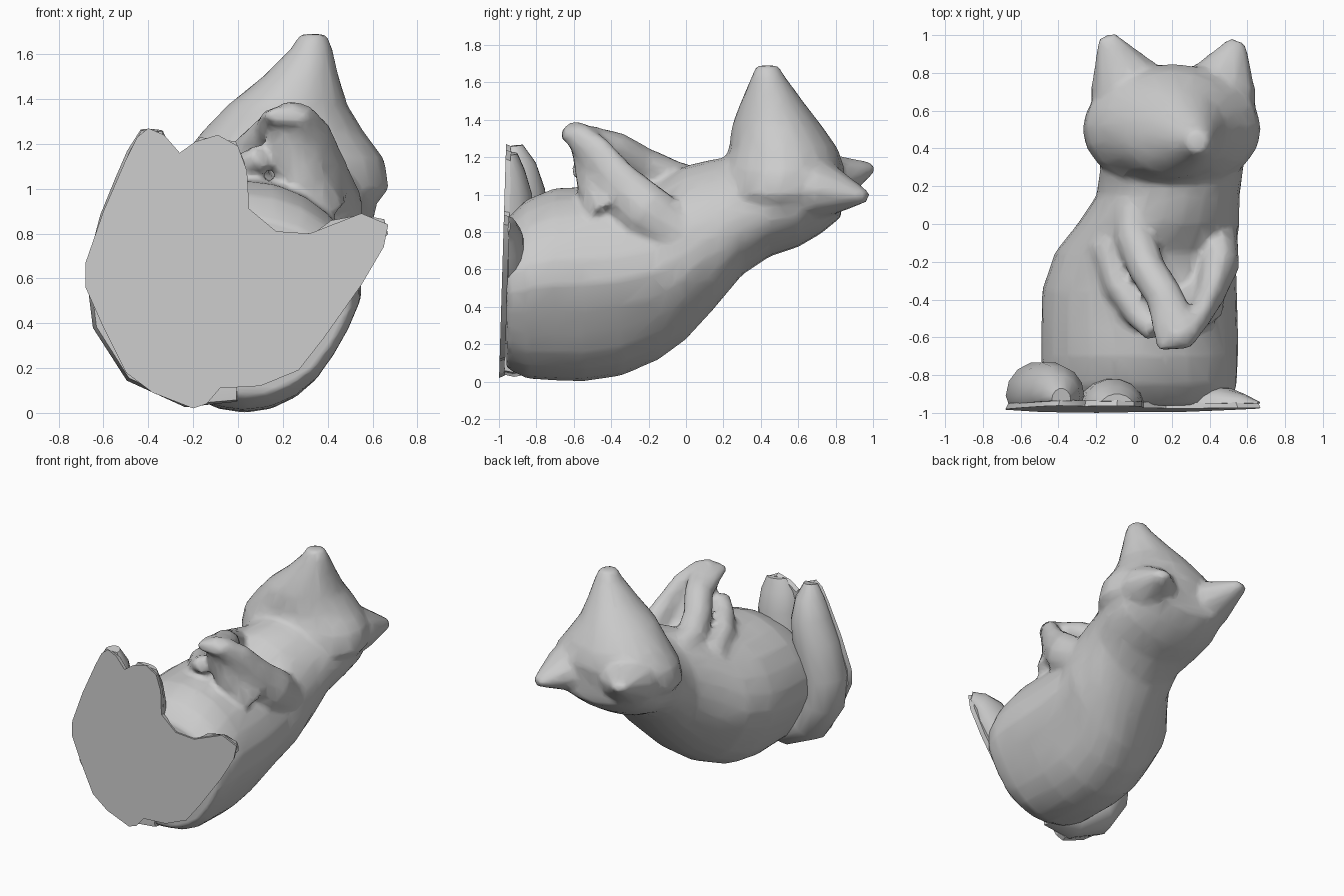
import bpy, bmesh, math
from mathutils import Vector

if "Cube" in bpy.data.objects:
    bpy.data.objects.remove(bpy.data.objects["Cube"])

grey = bpy.data.materials.new("plain_grey")
grey.use_nodes = True
grey.diffuse_color = (0.6, 0.6, 0.6, 1)
grey.node_tree.nodes["Principled BSDF"].inputs["Base Color"].default_value = (0.6, 0.6, 0.6, 1)

X, Y, Z = Vector((1, 0, 0)), Vector((0, 1, 0)), Vector((0, 0, 1))


def finish(name, bm, angle=40):
    bmesh.ops.recalc_face_normals(bm, faces=bm.faces)
    mesh = bpy.data.meshes.new(name)
    bm.to_mesh(mesh)
    bm.free()
    obj = bpy.data.objects.new(name, mesh)
    bpy.context.collection.objects.link(obj)
    mesh.materials.append(grey)
    bpy.ops.object.select_all(action="DESELECT")
    obj.select_set(True)
    bpy.context.view_layer.objects.active = obj
    bpy.ops.object.shade_smooth_by_angle(angle=math.radians(angle))
    return obj


def loft(bm, rings, sides):
    """Bridge elliptical rings given as (centre, half axis, half axis)."""
    loops = []
    for c, u, v in rings:
        turns = [2 * math.pi * i / sides for i in range(sides)]
        loops.append([bm.verts.new(c + u * math.cos(t) + v * math.sin(t)) for t in turns])
    for a, b in zip(loops, loops[1:]):
        for i in range(sides):
            j = (i + 1) % sides
            bm.faces.new((a[i], a[j], b[j], b[i]))
    bm.faces.new(loops[0])
    bm.faces.new(loops[-1])


def tube(bm, rows, up, sides=10):
    """Rings square to a path; rows are (point, half width, half thickness)."""
    pts = [Vector(r[0]) for r in rows]
    rings = []
    for i, (p, w, h) in enumerate(rows):
        t = (pts[min(i + 1, len(pts) - 1)] - pts[max(i - 1, 0)]).normalized()
        side = t.cross(up).normalized()
        rings.append((pts[i], side * w, side.cross(t).normalized() * h))
    loft(bm, rings, sides)


# Torso and neck: y, centre x, centre z, half width, half depth
torso = [
    (-.96, .03, .47, .50, .40), (-.85, .03, .495, .53, .48), (-.7, .03, .52, .53, .515),
    (-.55, .03, .52, .53, .52), (-.35, .03, .54, .52, .51),
    (-.15, .06, .59, .48, .475), (0, .13, .69, .43, .465),
    (.15, .18, .79, .38, .40), (.3, .2, .89, .38, .32),
    (.45, .2, .93, .42, .26), (.6, .2, .95, .41, .23), (.72, .19, .99, .37, .20),
    (.83, .2, 1.01, .30, .13),
]
body = bmesh.new()
loft(body, [(Vector((cx, y, cz)), X * rx, Z * rz) for y, cx, cz, rx, rz in torso], 24)
# Narrow the underside of the back
for v in body.verts:
    if v.co.y < .05:
        depth = min(1, max(0, (.55 - v.co.z) * 4))
        v.co.x -= (v.co.x - .03) * .14 * depth

# Head tapering to the snout: z, centre x, centre y, half width, half height
head = [
    (.76, .22, .5, .18, .14), (.88, .2, .5, .37, .25), (1.0, .2, .5, .475, .33),
    (1.13, .2, .52, .455, .33), (1.25, .2, .52, .365, .29), (1.37, .22, .485, .27, .24),
    (1.5, .28, .46, .17, .165), (1.63, .33, .44, .09, .09), (1.69, .335, .435, .06, .06),
]
loft(body, [(Vector((cx, cy, z)), X * rx, Y * ry) for z, cx, cy, rx, ry in head], 20)

# Ears
for base, tip in (((.0, .64, 1.04), (-.14, .98, 1.14)), ((.42, .62, 1.04), (.545, .955, .99))):
    base, tip = Vector(base), Vector(tip)
    tube(body, [(base.lerp(tip, f), w, h) for f, w, h in
                ((0, .23, .2), (.4, .19, .15), (.8, .10, .075), (1.04, .05, .03))], Z)

# Arms meeting in front of the belly
arms = [
    # right upper arm and hand
    [((.00, .10, 1.02), .11, .12), ((.0, -.06, 1.07), .11, .11),
     ((.07, -.24, 1.16), .10, .10), ((.16, -.38, 1.25), .10, .09),
     ((.21, -.53, 1.31), .12, .06), ((.22, -.66, 1.33), .10, .04)],
    # left upper arm
    [((.43, -.02, .78), .12, .14), ((.45, -.22, .92), .11, .15),
     ((.40, -.38, 1.07), .08, .13), ((.34, -.49, 1.22), .07, .11),
     ((.27, -.57, 1.31), .08, .08), ((.20, -.61, 1.34), .06, .06)],
    # right lower paw
    [((-.12, -.12, .94), .12, .13), ((-.08, -.33, 1.03), .08, .09),
     ((.03, -.48, 1.09), .08, .07), ((.12, -.57, 1.15), .07, .06)],
    # left wrist
    [((.36, -.40, .90), .14, .14), ((.28, -.48, 1.06), .12, .11),
     ((.23, -.53, 1.22), .11, .08), ((.23, -.56, 1.35), .10, .08)],
]
for rows in arms:
    tube(body, rows, Y if rows is arms[-1] else Z)

body_obj = finish("body_head_and_arms", body)
remesh = body_obj.modifiers.new("fuse", "REMESH")
remesh.mode = "VOXEL"
remesh.voxel_size = .02
remesh.use_smooth_shade = True
soften = body_obj.modifiers.new("soften", "SMOOTH")
soften.iterations = 5
thin = body_obj.modifiers.new("thin", "DECIMATE")
thin.ratio = .1

# Tail curled around the right side, and the two feet
limbs = {
    "tail": [((.0, -.93, .13), .08, .09), ((-.20, -.92, .14), .12, .14),
             ((-.39, -.91, .25), .15, .17), ((-.49, -.91, .43), .165, .18),
             ((-.51, -.91, .62), .17, .18), ((-.45, -.91, .84), .17, .18),
             ((-.405, -.91, 1.02), .145, .16), ((-.39, -.92, 1.16), .105, .12),
             ((-.385, -.93, 1.26), .05, .06)],
    "right_foot": [((-.12, -.95, .75), .18, .14), ((-.11, -.95, 1.0), .155, .13),
                   ((-.10, -.95, 1.13), .13, .09), ((-.09, -.95, 1.22), .08, .05)],
    "left_foot": [((.36, -.95, .62), .16, .10), ((.50, -.95, .76), .13, .08),
                  ((.58, -.95, .81), .08, .05), ((.66, -.955, .83), .035, .015)],
}
for name, rows in limbs.items():
    bm = bmesh.new()
    tube(bm, rows, Y, 14)
    # Keep the sole side flush inside the base
    for v in bm.verts:
        v.co.y = max(v.co.y, -.975 + .03 * v.co.z)
    finish(name, bm)

# Flat base under body, tail and feet
outline = [
    (-.40, 1.27), (-.33, 1.24), (-.26, 1.16), (-.19, 1.21), (-.09, 1.24), (0, 1.19),
    (.04, 1.08), (.05, .91), (.17, .81), (.32, .80), (.55, .89), (.67, .84), (.65, .74),
    (.55, .57), (.38, .33), (.27, .19), (.10, .12), (-.08, .11), (-.14, .04), (-.20, .02),
    (-.38, .09), (-.50, .18), (-.60, .38), (-.68, .56), (-.68, .67), (-.60, .90),
    (-.50, 1.13), (-.45, 1.23),
]
bm = bmesh.new()
bottom = bm.faces.new([bm.verts.new((x, -1 + .03 * z, z)) for x, z in outline])
rim = bmesh.ops.extrude_face_region(bm, geom=[bottom])
for v in rim["geom"]:
    if isinstance(v, bmesh.types.BMVert):
        v.co += Vector((-.02 * v.co.x, .03, .02 * (.6 - v.co.z)))
finish("flat_base", bm, 30)
